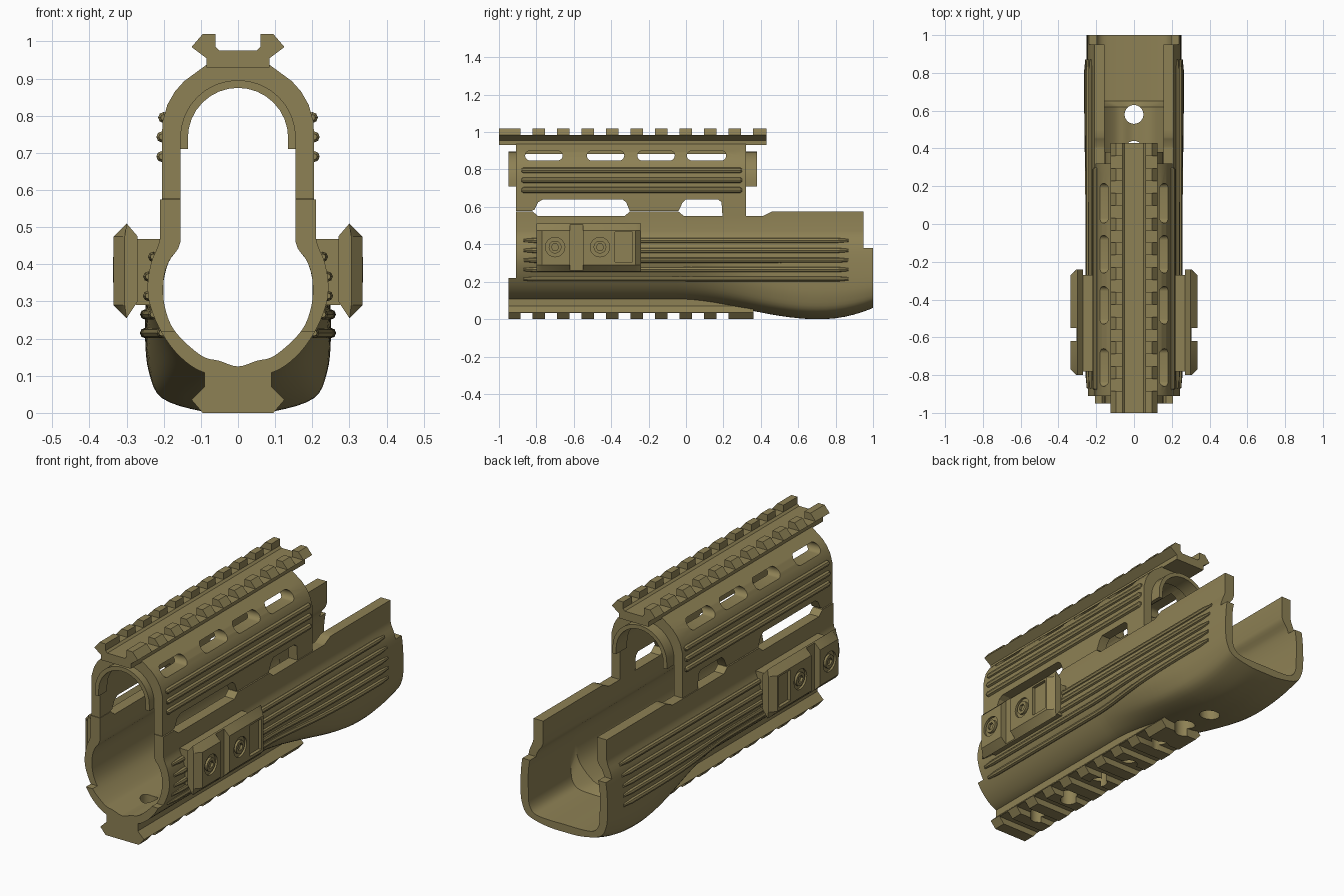
import bpy, bmesh, math
from mathutils import Matrix, Vector

if "Cube" in bpy.data.objects:
    bpy.data.objects.remove(bpy.data.objects["Cube"])

mat = bpy.data.materials.new("khaki")
mat.diffuse_color = (0.27, 0.22, 0.09, 1)
mat.use_nodes = True
mat.node_tree.nodes["Principled BSDF"].inputs["Base Color"].default_value = mat.diffuse_color


def make(name, verts, faces):
    bm = bmesh.new()
    vs = [bm.verts.new(v) for v in verts]
    for f in faces:
        bm.faces.new([vs[i] for i in f])
    bmesh.ops.recalc_face_normals(bm, faces=bm.faces)
    me = bpy.data.meshes.new(name)
    bm.to_mesh(me)
    bm.free()
    me.materials.append(mat)
    ob = bpy.data.objects.new(name, me)
    bpy.context.collection.objects.link(ob)
    return ob


def loft(name, rings, strip=False):
    """Skin closed rings of 3D points; strip caps suit folded U sections."""
    n = len(rings[0])
    verts = [p for r in rings for p in r]
    faces = [(a * n + i, a * n + (i + 1) % n, (a + 1) * n + (i + 1) % n, (a + 1) * n + i)
             for a in range(len(rings) - 1) for i in range(n)]
    for base in (0, (len(rings) - 1) * n):
        if strip:
            faces += [(base + i, base + i + 1, base + n - 2 - i, base + n - 1 - i)
                      for i in range(n // 2 - 1)]
        else:
            faces.append(tuple(base + i for i in range(n)))
    return make(name, verts, faces)


def along_y(name, pts, y0, y1, strip=False):
    return loft(name, [[(x, y, z) for x, z in pts] for y in (y0, y1)], strip)


def along_x(name, pts, x0, x1):
    return loft(name, [[(x, y, z) for y, z in pts] for x in (x0, x1)])


def box(x0, x1, y0, y1, z0, z1):
    return along_y("cutter", [(x0, z0), (x1, z0), (x1, z1), (x0, z1)], y0, y1)


def circle(cx, cy, r, n=24):
    return [(cx + r * math.cos(math.tau * i / n), cy + r * math.sin(math.tau * i / n)) for i in range(n)]


def both(half):
    """Mirror a half outline (ending near the centre line) to a full one."""
    return half + [(-x, z) for x, z in reversed(half) if x > 1e-6]


def shell(outer, inner):
    return both(outer) + list(reversed(both(inner)))


def cut(ob, cutters):
    bpy.context.view_layer.objects.active = ob
    for c in cutters:
        m = ob.modifiers.new("cut", 'BOOLEAN')
        m.operation, m.solver, m.object = 'DIFFERENCE', 'EXACT', c
        bpy.ops.object.modifier_apply(modifier=m.name)
        bpy.data.objects.remove(c)


def mirror(ob):
    ob.modifiers.new("mirror", 'MIRROR')
    return ob


def curve(pts, k=4):
    """Straight first wall, then a smooth curve to the centre line."""
    p = [Vector(q) for q in pts] + [Vector((-pts[-2][0], pts[-2][1]))]
    out = [p[0]]
    for i in range(1, len(p) - 2):
        a, b, c, d = p[i - 1:i + 3]
        for j in range(k):
            t = j / k
            out.append(0.5 * (2 * b + (c - a) * t + (2 * a - 5 * b + 4 * c - d) * t * t
                              + (3 * b - a - 3 * c + d) * t ** 3))
    return out + [p[-2]]


# Lower handguard: front and rear sections blended along y
OF = curve([(.21, .575), (.21, .47), (.232, .41), (.243, .35), (.237, .29), (.205, .215), (.155, .15), (.09, .108), (0, .1)])
OR = curve([(.21, .575), (.21, .47), (.235, .4), (.247, .32), (.25, .2), (.24, .11), (.205, .04), (.1, .005), (0, 0)])
IF = curve([(.155, .575), (.155, .46), (.185, .41), (.2, .36), (.198, .29), (.17, .22), (.1, .155), (.05, .14), (0, .125)])
IR = curve([(.155, .575), (.155, .46), (.19, .4), (.205, .32), (.205, .22), (.2, .15), (.17, .11), (.1, .1), (0, .1)])
TOP = [(-1, .575), (-.82, .575), (-.79, .55), (-.33, .55), (-.3, .575), (-.04, .575), (-.01, .55),
       (.41, .55), (.46, .575), (1, .575)]


def lerp_table(tab, v):
    for (a, p), (b, q) in zip(tab, tab[1:]):
        if a <= v <= b:
            return p + (q - p) * (v - a) / max(b - a, 1e-9)
    return tab[-1][1]


def outer(y):
    t = min(1, max(0, (y + .05) / .75))
    t = t * t * (3 - 2 * t)
    lift = .06 * max(0, (y - .72) / .28) ** 2
    pts = [a.lerp(b, t) for a, b in zip(OF, OR)]
    return [(p.x, p.y + lift * max(0, 1 - p.y / .25)) for p in pts]


def section(y):
    o, i = outer(y), [tuple(p) for p in (IF if y < .64 else IR)]
    o[0], i[0] = (o[0][0], lerp_table(TOP, y)), (i[0][0], lerp_table(TOP, y))
    return [(x, y, z) for x, z in shell(o, i)]


ys = sorted({round(-.95 + .05 * i, 3) for i in range(40)} | {p[0] for p in TOP[1:-1]} | {.62, .66, .98})
lower = loft("lower_handguard", [section(y) for y in ys], True)
HOLES = [(-.73, .042), (-.5, .042), (-.27, .042), (-.04, .042), (.2, .042), (.39, .05), (.58, .05)]


def drills():
    return [loft("cutter", [[(x, y, z) for x, y in circle(0, hy, r)] for z in (-.1, .22)]) for hy, r in HOLES]


cut(lower, drills() + [box(-.4, .4, -1.1, -.91, .22, .8), box(-.4, .4, .95, 1.1, .38, .8)])

# Grip ribs that follow the lower handguard sides
for z in (.42, .367, .315, .265, .215):
    rings = []
    for i in range(30):
        y = -.87 + 1.74 * i / 29
        x = lerp_table(sorted((pz, px) for px, pz in outer(y)[1:]), z)
        r = .008 if i in (0, 29) else .014
        rings.append([(px, y, pz) for px, pz in circle(x, z, r, 8)])
    mirror(loft("lower_rib", rings))

# Upper handguard arch with side windows and vent slots
up_out = [(.205, .55), (.205, .74), (.203, .785), (.19, .83), (.17, .865), (.145, .893), (.115, .915), (.085, .937), (.04, .937), (0, .937)]


def arch(r, z0, n=9):
    return [(r, z0)] + [(r * math.cos(math.pi / 2 * i / (n - 1)), .74 + r * math.sin(math.pi / 2 * i / (n - 1))) for i in range(n)]


upper = along_y("upper_handguard", shell(up_out, arch(.155, .55)), -.91, .32, True)
edge = [(-1, .4), (-1, .577), (-.83, .577), (-.81, .585), (-.79, .625), (-.765, .64), (-.34, .64), (-.32, .625),
        (-.3, .577), (-.04, .577), (-.02, .62), (0, .64), (.17, .64), (.19, .625), (.195, .55), (.195, .4)]
slots = []
for a, b in ((-.86, -.66), (-.53, -.33), (-.26, -.06), (.005, .215)):
    r = .026
    pts = [(b - r + r * math.sin(math.pi * i / 10), .874 - r * math.cos(math.pi * i / 10)) for i in range(11)]
    pts += [(a + r - r * math.sin(math.pi * i / 10), .874 + r * math.cos(math.pi * i / 10)) for i in range(11)]
    slots += [along_x("cutter", pts, .06, .4), along_x("cutter", pts, -.4, -.06)]
cut(upper, [along_x("cutter", edge, -.4, .4)] + slots)

for z in (.795, .743, .69):
    x = lerp_table(sorted((pz, px) for px, pz in up_out[:6]), z)
    mirror(loft("upper_rib", [[(px, y, pz) for px, pz in circle(x, z, r, 8)]
                              for y, r in ((-.88, .008), (-.87, .015), (.29, .015), (.3, .008))]))

# End collars inside the arch
for name, a, b in (("front_collar", -.95, -.88), ("rear_collar", .29, .38)):
    along_y(name, shell(arch(.156, .71), arch(.135, .71)), a, b, True)

# Slotted accessory rails, top and bottom
top_rail = along_y("top_rail", both([(.085, .93), (.085, .955), (.125, .985), (.095, 1.02), (.06, 1.02), (.06, .985), (.05, .975)]), -1, .43)
cut(top_rail, [box(-.2, .2, -.885 + .131 * k, -.82 + .131 * k, .985, 1.1) for k in range(10)])
bottom_rail = along_y("bottom_rail", both([(.09, .125), (.09, .07), (.125, .035), (.095, 0)]), -.95, .36)
cut(bottom_rail, [box(-.2, .2, -.885 + .131 * k, -.82 + .131 * k, -.1, .032) for k in range(9)] + drills())

# Side rail plates with mounts and screws
mirror(along_y("side_mount", [(.2, .29), (.275, .29), (.275, .468), (.2, .468)], -.78, -.27))
rings = [[(x, y, z) for x, z in ((.27, .3), (.3, .255), (xo, .29), (xo, .475), (.3, .51), (.27, .475))]
         for y, xo in ((-.8, .305), (-.77, .335), (-.27, .335), (-.24, .305))]
plate = loft("side_plate", rings)
cut(plate, [box(.305, .4, -.62, -.55, .2, .6), box(.318, .4, -.38, -.285, .305, .465)]
    + [along_x("cutter", circle(y, .385, .052), .324, .4) for y in (-.7, -.46)])
mirror(plate)
for y in (-.7, -.46):
    screw = along_x("side_screw", circle(y, .385, .034), .31, .336)
    cut(screw, [along_x("cutter", circle(y, .385, .02, 6), .322, .4)])
    mirror(screw)

# Smooth shading with sharp edges kept
bpy.ops.object.select_all(action='DESELECT')
for ob in bpy.context.collection.objects:
    ob.select_set(True)
bpy.context.view_layer.objects.active = lower
bpy.ops.object.shade_smooth_by_angle(angle=math.radians(30))
